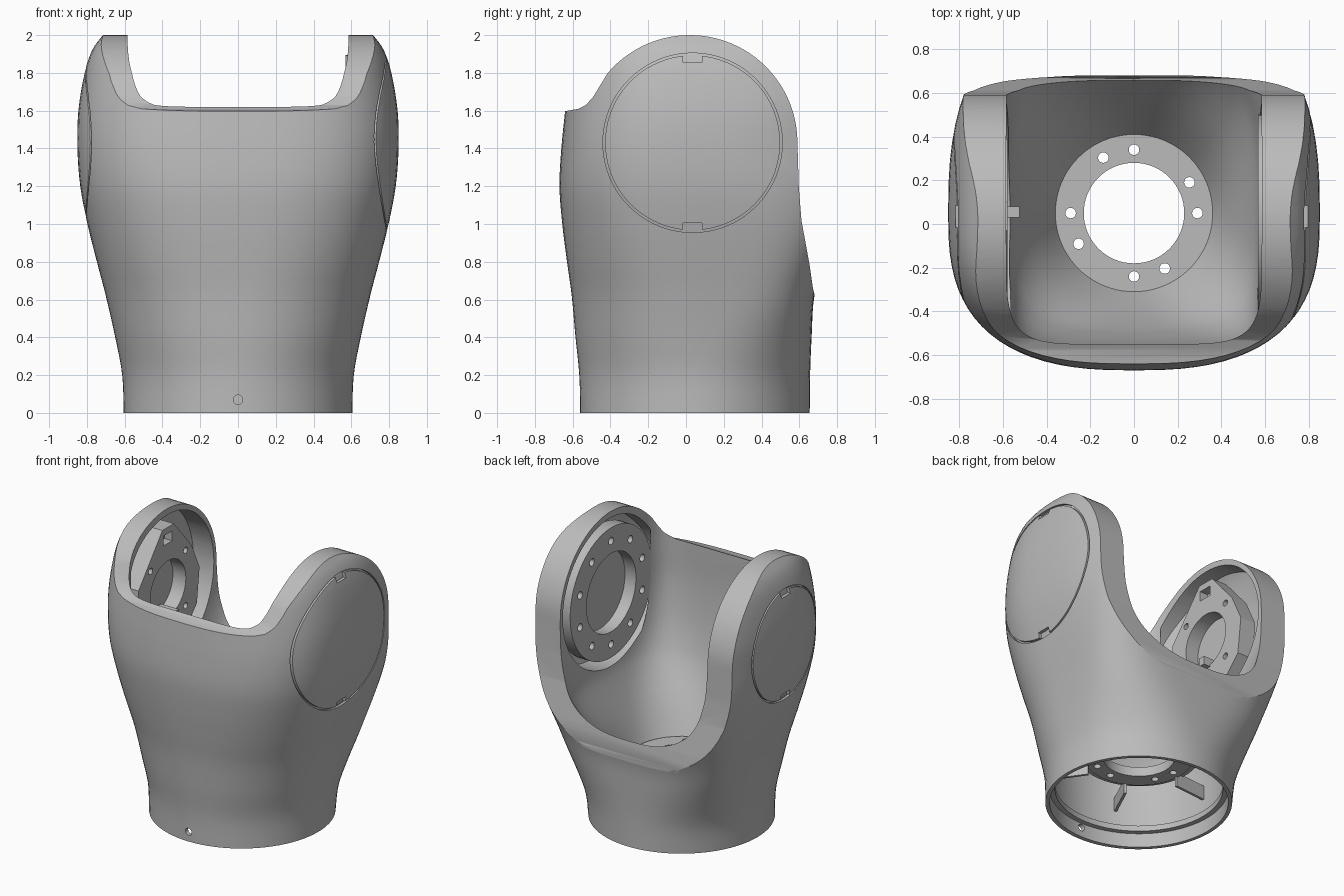
import bpy, bmesh
from math import sin, cos, pi, radians
from mathutils import Matrix, Vector

cube = bpy.data.objects.get("Cube")
if cube:
    bpy.data.objects.remove(cube)

grey = bpy.data.materials.new("light_grey")
grey.use_nodes = True
grey.diffuse_color = (0.5, 0.5, 0.5, 1)
grey.node_tree.nodes["Principled BSDF"].inputs["Base Color"].default_value = (0.5, 0.5, 0.5, 1)

CY = 0.05              # axis of the base
HUB = (0.035, 1.43)    # y, z of the joint axis


def finish(name, bm):
    bmesh.ops.recalc_face_normals(bm, faces=bm.faces)
    mesh = bpy.data.meshes.new(name)
    bm.to_mesh(mesh)
    bm.free()
    mesh.materials.append(grey)
    ob = bpy.data.objects.new(name, mesh)
    bpy.context.collection.objects.link(ob)
    return ob


def loft(name, rings):
    """Skin a stack of closed rings and cap both ends."""
    bm = bmesh.new()
    rows = [[bm.verts.new(p) for p in ring] for ring in rings]
    n = len(rows[0])
    for a, b in zip(rows, rows[1:]):
        for i in range(n):
            bm.faces.new((a[i], a[(i + 1) % n], b[(i + 1) % n], b[i]))
    bm.faces.new(rows[0])
    bm.faces.new(rows[-1])
    return finish(name, bm)


def spline(keys, steps):
    """Smooth interpolation through rows of section values."""
    out = []
    for i in range(len(keys) - 1):
        p0, p1 = keys[max(i - 1, 0)], keys[i]
        p2, p3 = keys[i + 1], keys[min(i + 2, len(keys) - 1)]
        for s in range(steps):
            t = s / steps
            out.append([b + 0.5 * t * (c - a + t * (2 * a - 5 * b + 4 * c - d + t * (3 * (b - c) + d - a)))
                        for a, b, c, d in zip(p0, p1, p2, p3)])
    return out + [list(keys[-1])]


def section(z, half_x, front, back, p_front, p_back, inset=0, n=80):
    """Superellipse ring with its own depth and squareness at front and back."""
    ring = []
    for i in range(n):
        c, s = cos(2 * pi * i / n), sin(2 * pi * i / n)
        power, depth = (p_back, back - inset) if s > 0 else (p_front, inset - front)
        x = abs(c) ** (2 / power) * (half_x - inset) * (1 if c > 0 else -1)
        ring.append((x, CY + abs(s) ** (2 / power) * depth, z))
    return ring


def prism(name, pts, x0, x1):
    """Extrude a y-z outline along x."""
    return loft(name, [[(x, y, z) for y, z in pts] for x in (x0, x1)])


def rod(name, r, a, b, n=48):
    """Cylinder between two points."""
    a, b = Vector(a), Vector(b)
    rot = (b - a).to_track_quat('Z', 'Y').to_matrix().to_4x4()
    bm = bmesh.new()
    bmesh.ops.create_cone(bm, cap_ends=True, segments=n, radius1=r, radius2=r, depth=(b - a).length,
                          matrix=Matrix.Translation((a + b) / 2) @ rot)
    return finish(name, bm)


def box(name, size, loc, angle=0):
    bm = bmesh.new()
    bmesh.ops.create_cube(bm, size=1, matrix=Matrix.Translation(loc) @ Matrix.Rotation(angle, 4, 'Z')
                          @ Matrix.Diagonal((*size, 1)))
    return finish(name, bm)


def boolean(ob, tool, op='DIFFERENCE'):
    mod = ob.modifiers.new("cut", 'BOOLEAN')
    mod.operation, mod.object, mod.solver = op, tool, 'EXACT'
    bpy.context.view_layer.objects.active = ob
    bpy.ops.object.modifier_apply(modifier=mod.name)
    bpy.data.objects.remove(tool)


def tube(name, r_out, r_in, a, b, n=64):
    ob = rod(name, r_out, a, b, n)
    d = (Vector(b) - Vector(a)) * 0.2
    boolean(ob, rod("bore", r_in, Vector(a) - d, Vector(b) + d, n))
    return ob


def hub_point(x, r=0, angle=0):
    return (x, HUB[0] + r * cos(angle), HUB[1] + r * sin(angle))


# Outer body: round base swelling into a wide rounded box
body_keys = [(0, .605, .61, .605, 2, 2), (.2, .613, .615, .607, 2, 2.2), (.4, .65, .635, .615, 2.1, 2.8),
             (.62, .70, .655, .63, 2.2, 3.8), (.8, .747, .68, .69, 2.35, 4), (1, .797, .705, .8, 2.5, 3.6),
             (1.2, .835, .72, .92, 2.65, 3), (1.4, .85, .71, 1, 2.75, 2.6), (1.6, .845, .69, 1, 2.75, 2.6),
             (1.8, .812, .67, .98, 2.7, 2.6), (1.92, .772, .65, .95, 2.6, 2.6), (2, .715, .63, .9, 2.6, 2.6),
             (2.08, .65, .6, .9, 2.6, 2.6)]


def body(name, inset=0):
    return loft(name, [section(*k, inset) for k in spline(body_keys, 4)])


shell = body("shell")

# Side outline: round arms, low back opening, raised front lip
outline = [(-1, -.2), (1.2, -.2), (1.2, .54), (.69, .585), (.672, .66), (.655, .78), (.633, .9), (.611, 1.02),
           (.597, 1.2)]
outline += [(.02 + .57 * cos(a), 1.43 + .57 * sin(a)) for a in [radians(4 * i) for i in range(36)]]
outline += [(-.49, 1.675), (-.53, 1.63), (-.57, 1.61), (-.64, 1.597), (-1, 1.585)]
boolean(shell, prism("side_outline", outline, -1, 1), 'INTERSECT')

# Inner cavity: funnel floor rising to straight inner walls
cavity_keys = [(.39, .36, .36, .36, 2, 2), (.6, .45, .45, .5, 2.4, 2.4), (.8, .535, .52, .635, 3.4, 3.2),
               (.92, .57, .55, .71, 4, 3.6), (1.1, .583, .58, .83, 5, 4), (1.35, .585, .6, .95, 6, 6),
               (1.6, .585, .6, 1.1, 6, 7), (2.2, .585, .6, 1.1, 6, 7)]
boolean(shell, loft("cavity", [section(*k) for k in spline(cavity_keys, 3)]))

# Hollow underside around the funnel
under = [(.58, -.1), (.58, .1), (.588, .3), (.59, .5), (.575, .55), (.55, .55), (.5, .5), (.395, .35)]
boolean(shell, loft("underside", [section(z, r, r, r, 2, 2) for r, z in under]))
boolean(shell, rod("floor_hole", .335, (0, CY, .2), (0, CY, .5)))
boolean(shell, rod("front_screw_hole", .025, (0, -.8, .07), (0, -.3, .07), 24))

# The left cap is larger than the right one
for side, cap in ((1, .469), (-1, .39)):
    # Hollow joint recess that leaves an even outer wall
    recess = rod("recess", .525, hub_point(.565 * side), hub_point(.79 * side), 80)
    boolean(recess, body("wall_limit", .04), 'INTERSECT')
    boolean(shell, recess)
    # Shallow groove round the cap, following the surface
    groove = tube("groove", cap + .006, cap - .006, hub_point(.6 * side), hub_point(.95 * side), 80)
    boolean(groove, body("groove_floor", .018))
    boolean(shell, groove)
    # Pry notches at the top and bottom of the cap
    for z in (HUB[1] + cap - .024, HUB[1] - cap + .024):
        notch = box("notch", (.3, .1, .04), (.81 * side, HUB[0], z))
        boolean(notch, body("notch_floor", .022))
        boolean(shell, notch)

# Base flange with paired screw holes
flange = tube("base_flange", .35, .23, (0, CY, .33), (0, CY, .396))
for quarter in range(4):
    for extra in (0, 29):
        a = radians(quarter * 90 + extra)
        x, y = .29 * cos(a), CY + .29 * sin(a)
        boolean(flange, rod("screw_hole", .024, (x, y, .2), (x, y, .5), 20))

# Base step ring and radial ribs
step = tube("base_step_ring", .59, .545, (0, CY, .1), (0, CY, .14))
ribs = []
for i in range(6):
    a = radians(60 * i + 5)
    ribs.append(box("base_rib_%d" % (i + 1), (.25, .018, .1),
                    (.465 * cos(a), CY + .465 * sin(a), .31), a))

# Left arm: bearing ring with ten screw holes, on a drum
ring = tube("bearing_ring", .465, .28, hub_point(.568), hub_point(.66))
for i in range(10):
    a = 2 * pi * i / 10 + pi / 10
    boolean(ring, rod("screw_hole", .026, hub_point(.5, .37, a), hub_point(.64, .37, a), 20))
drum = rod("bearing_drum", .3, hub_point(.655), hub_point(.78))

# Right arm: motor bracket with a bore, four screw holes and a lug, on a drum
plate = [(-.32, 1.2), (-.3, 1.54), (-.03, 1.87), (.1, 1.87), (.3, 1.64), (.39, 1.45), (.36, 1.2), (.2, 1.03),
         (-.16, 1.03)]
bracket = prism("motor_bracket", plate, -.7, -.578)
boolean(bracket, rod("bore", .2, hub_point(-.68), hub_point(-.5)))
for i in range(4):
    a = pi / 4 + i * pi / 2
    boolean(bracket, rod("screw_hole", .022, hub_point(-.64, .28, a), hub_point(-.5, .28, a), 20))
boolean(bracket, box("slot", (.1, .1, .07), (-.59, .03, 1.79)))
motor = rod("motor_drum", .24, hub_point(-.695), hub_point(-.78))
lug = box("bracket_lug", (.14, .05, .06), (-.595, .055, 1.25))

# Shade smooth, keep edges sharp
for ob in bpy.context.view_layer.objects:
    ob.select_set(False)
for ob in [shell, flange, step, ring, drum, bracket, motor, lug] + ribs:
    ob.select_set(True)
    bpy.context.view_layer.objects.active = ob
bpy.ops.object.shade_smooth_by_angle(angle=radians(28))
